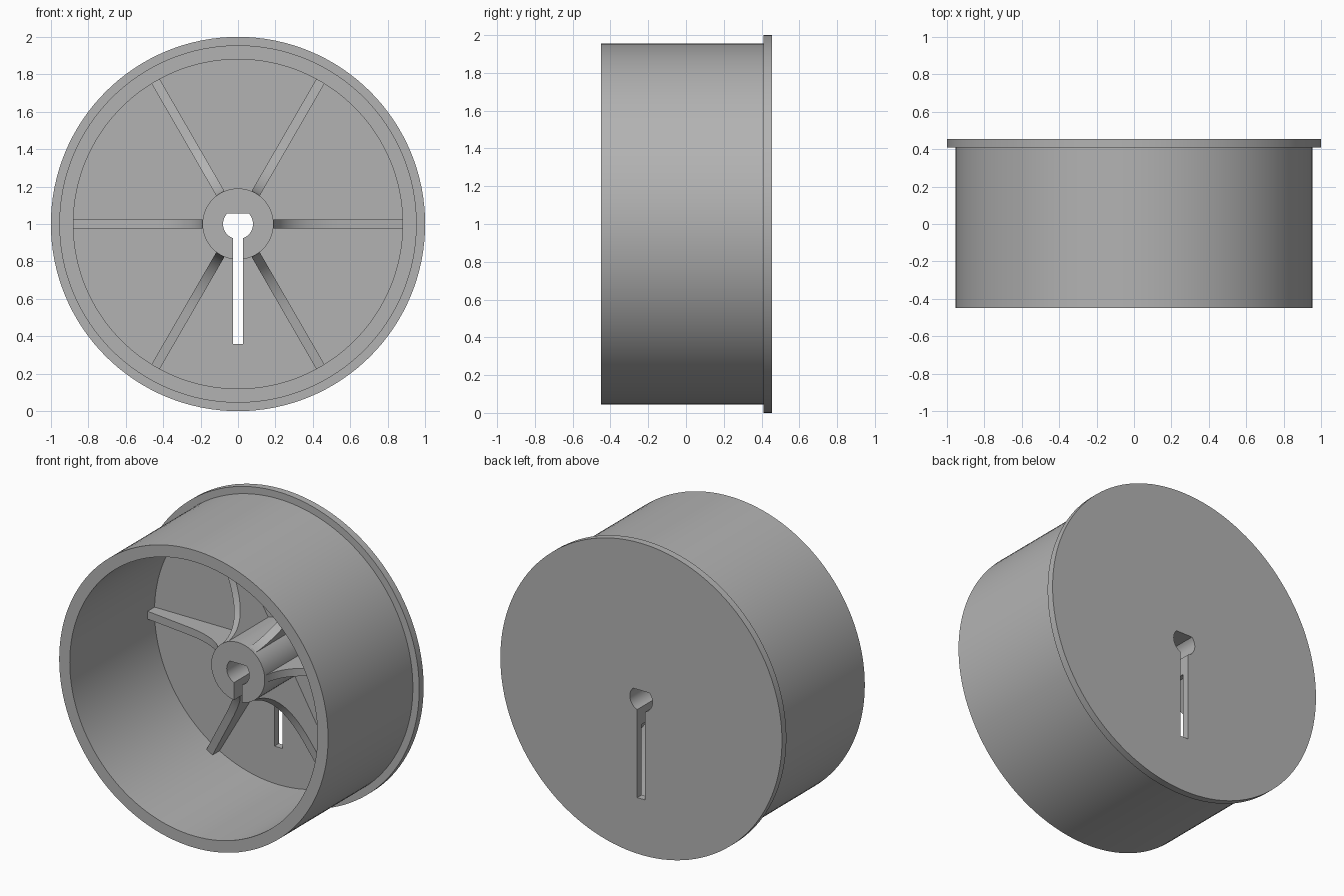
import bpy, bmesh, math
from mathutils import Matrix, Vector

cube = bpy.data.objects.get("Cube")
if cube:
    bpy.data.objects.remove(cube)

AXLE = Vector((0, 0, 1))
FRONT, FLOOR, BACK = -0.45, 0.41, 0.455
HUB_FRONT = 0.0
RIB_WIDTH = 0.05

grey = bpy.data.materials.new("plain_grey")
grey.use_nodes = True
GREY = (0.45, 0.45, 0.45, 1)
grey.diffuse_color = GREY
grey.node_tree.nodes["Principled BSDF"].inputs["Base Color"].default_value = GREY


def make_object(name, bm):
    bmesh.ops.recalc_face_normals(bm, faces=bm.faces)
    mesh = bpy.data.meshes.new(name)
    bm.to_mesh(mesh)
    bm.free()
    mesh.materials.append(grey)
    obj = bpy.data.objects.new(name, mesh)
    bpy.context.collection.objects.link(obj)
    obj.location = AXLE
    return obj


def activate(obj):
    bpy.ops.object.select_all(action='DESELECT')
    obj.select_set(True)
    bpy.context.view_layer.objects.active = obj


def smooth(obj):
    activate(obj)
    bpy.ops.object.shade_smooth_by_angle(angle=math.radians(30))


def lathe(name, profile, steps=128):
    """Spin (radius, y) points round the axle; ends on the axle become flat discs."""
    bm = bmesh.new()
    verts = [bm.verts.new((r, y, 0)) for r, y in profile]
    edges = [bm.edges.new(pair) for pair in zip(verts, verts[1:])]
    bmesh.ops.spin(bm, geom=verts + edges, cent=(0, 0, 0), axis=(0, 1, 0),
                   angle=math.tau, steps=steps)
    bmesh.ops.remove_doubles(bm, verts=bm.verts, dist=1e-4)
    centres = [v for v in bm.verts if v.co.xz.length < 1e-4]
    bmesh.ops.dissolve_verts(bm, verts=centres)
    return make_object(name, bm)


def prism(name, outline, direction):
    """Extrude a flat outline along a direction."""
    bm = bmesh.new()
    face = bm.faces.new([bm.verts.new(p) for p in outline])
    new = bmesh.ops.extrude_face_region(bm, geom=[face])["geom"]
    bmesh.ops.translate(bm, vec=direction,
                        verts=[v for v in new if isinstance(v, bmesh.types.BMVert)])
    return make_object(name, bm)


# Drum with closed back and flange
drum = lathe("wheel_drum", [(0, FLOOR), (0.88, FLOOR), (0.88, FRONT), (0.955, FRONT),
                            (0.955, FLOOR), (1, FLOOR), (1, BACK), (0, BACK)])

# Central hub
hub = lathe("hub", [(0, HUB_FRONT), (0.19, HUB_FRONT), (0.19, FLOOR), (0, FLOOR)], 64)

# Keyhole cutter: round bore with a flat top, running into a long slot
bore, flat, half_slot, slot_end = 0.08, 0.055, 0.028, -0.64
start = math.asin(flat / bore)
stop = -math.acos(half_slot / bore)
arc = [start + (stop - start) * i / 24 for i in range(25)]
right = [(bore * math.cos(a), bore * math.sin(a)) for a in arc] + [(half_slot, slot_end)]
keyhole = right + [(-x, z) for x, z in reversed(right)]
cutter = prism("keyhole_cutter", [(x, -0.6, z) for x, z in keyhole], (0, 1.2, 0))
cutter.hide_render = True
bpy.context.view_layer.update()

for obj in (drum, hub):
    mod = obj.modifiers.new("keyhole", 'BOOLEAN')
    mod.operation = 'DIFFERENCE'
    mod.solver = 'EXACT'
    mod.object = cutter
    activate(obj)
    bpy.ops.object.modifier_apply(modifier=mod.name)
    smooth(obj)
bpy.data.objects.remove(cutter)

# Six ribs: a swept curve down from the hub, then a shallow run to the drum wall
sweep_end, wall = Vector((0.55, 0.297)), Vector((0.885, 0.34))
root, bend = Vector((0.188, 0.01)), Vector((0.22, 0.25))
curve = [root * (1 - t) ** 2 + bend * 2 * t * (1 - t) + sweep_end * t * t
         for t in [i / 16 for i in range(17)]]
side = list(curve) + [wall, Vector((wall.x, FLOOR)), Vector((root.x, FLOOR))]
for i in range(6):
    rib = prism(f"rib_{i + 1}", [(p.x, p.y, -RIB_WIDTH / 2) for p in side],
                (0, 0, RIB_WIDTH))
    rib.data.transform(Matrix.Rotation(i * math.tau / 6, 4, 'Y'))
    smooth(rib)
